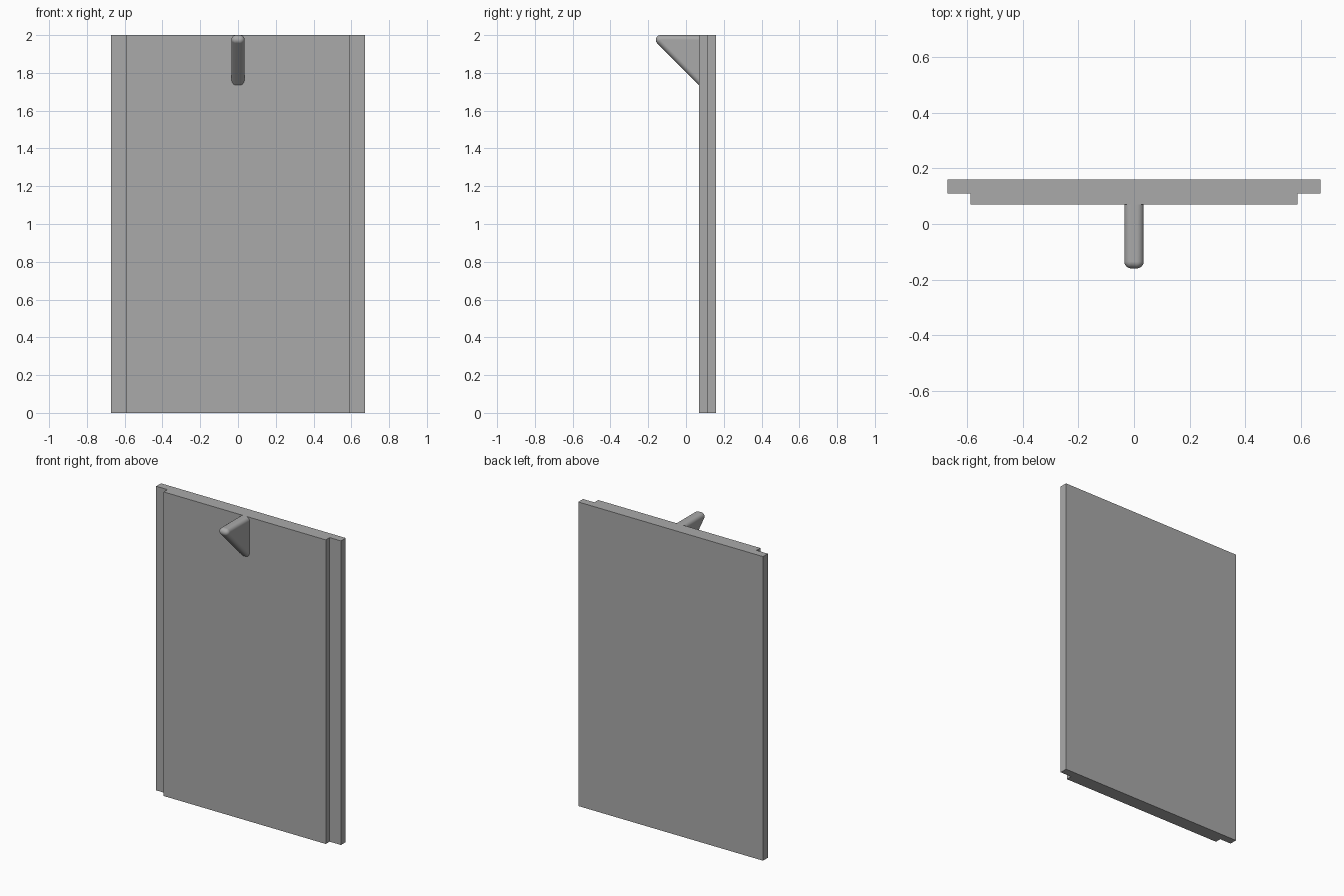
import bpy
import bmesh
import math
from mathutils import Matrix, Vector

cube = bpy.data.objects.get("Cube")
if cube:
    bpy.data.objects.remove(cube, do_unlink=True)

HEIGHT = 2.0
FRONT_Y, STEP_Y, BACK_Y = 0.07, 0.11, 0.16

grey = bpy.data.materials.new("plain grey")
grey.use_nodes = True
colour = (0.4, 0.4, 0.4, 1)
grey.diffuse_color = colour
grey.node_tree.nodes["Principled BSDF"].inputs["Base Color"].default_value = colour


def add_object(name, bm):
    bmesh.ops.recalc_face_normals(bm, faces=bm.faces[:])
    mesh = bpy.data.meshes.new(name)
    bm.to_mesh(mesh)
    bm.free()
    mesh.materials.append(grey)
    obj = bpy.data.objects.new(name, mesh)
    bpy.context.collection.objects.link(obj)
    return obj


# Door panel: stepped cross-section, mirrored in x and extruded upwards
half = [(0.59, FRONT_Y), (0.59, STEP_Y), (0.672, STEP_Y), (0.672, BACK_Y)]
outline = half + [(-x, y) for x, y in reversed(half)]
bm = bmesh.new()
base = bm.faces.new([bm.verts.new((x, y, 0)) for x, y in outline])
top = bmesh.ops.extrude_face_region(bm, geom=[base], use_keep_orig=True)["geom"]
bmesh.ops.translate(bm, vec=(0, 0, HEIGHT),
                    verts=[v for v in top if isinstance(v, bmesh.types.BMVert)])
add_object("door_panel", bm)

# Handle: rounded wedge, the hull of balls placed at its corners
RADIUS, SPREAD, RUN = 0.025, 0.01, 0.26
tip = Vector((0, -BACK_Y + RADIUS, HEIGHT - RADIUS))
corners = [tip, tip + Vector((0, RUN, 0)), tip + Vector((0, RUN, -RUN))]
ball = bmesh.new()
bmesh.ops.create_uvsphere(ball, u_segments=24, v_segments=12, radius=RADIUS,
                          matrix=Matrix.Rotation(math.pi / 2, 4, "Y"))
bm = bmesh.new()
for corner in corners:
    for side in (-SPREAD, SPREAD):
        for v in ball.verts:
            bm.verts.new(v.co + corner + Vector((side, 0, 0)))
ball.free()
bmesh.ops.convex_hull(bm, input=bm.verts[:])
bmesh.ops.delete(bm, geom=[v for v in bm.verts if not v.link_faces], context="VERTS")

# Trim the wedge flush with the panel front
bmesh.ops.bisect_plane(bm, geom=bm.verts[:] + bm.edges[:] + bm.faces[:],
                       plane_co=(0, FRONT_Y, 0), plane_no=(0, 1, 0), clear_outer=True)
bmesh.ops.holes_fill(bm, edges=[e for e in bm.edges if e.is_boundary])
handle = add_object("handle", bm)

bpy.ops.object.select_all(action="DESELECT")
handle.select_set(True)
bpy.context.view_layer.objects.active = handle
bpy.ops.object.shade_smooth_by_angle(angle=math.radians(35))
weighted = handle.modifiers.new("weighted normals", "WEIGHTED_NORMAL")
weighted.keep_sharp = True
